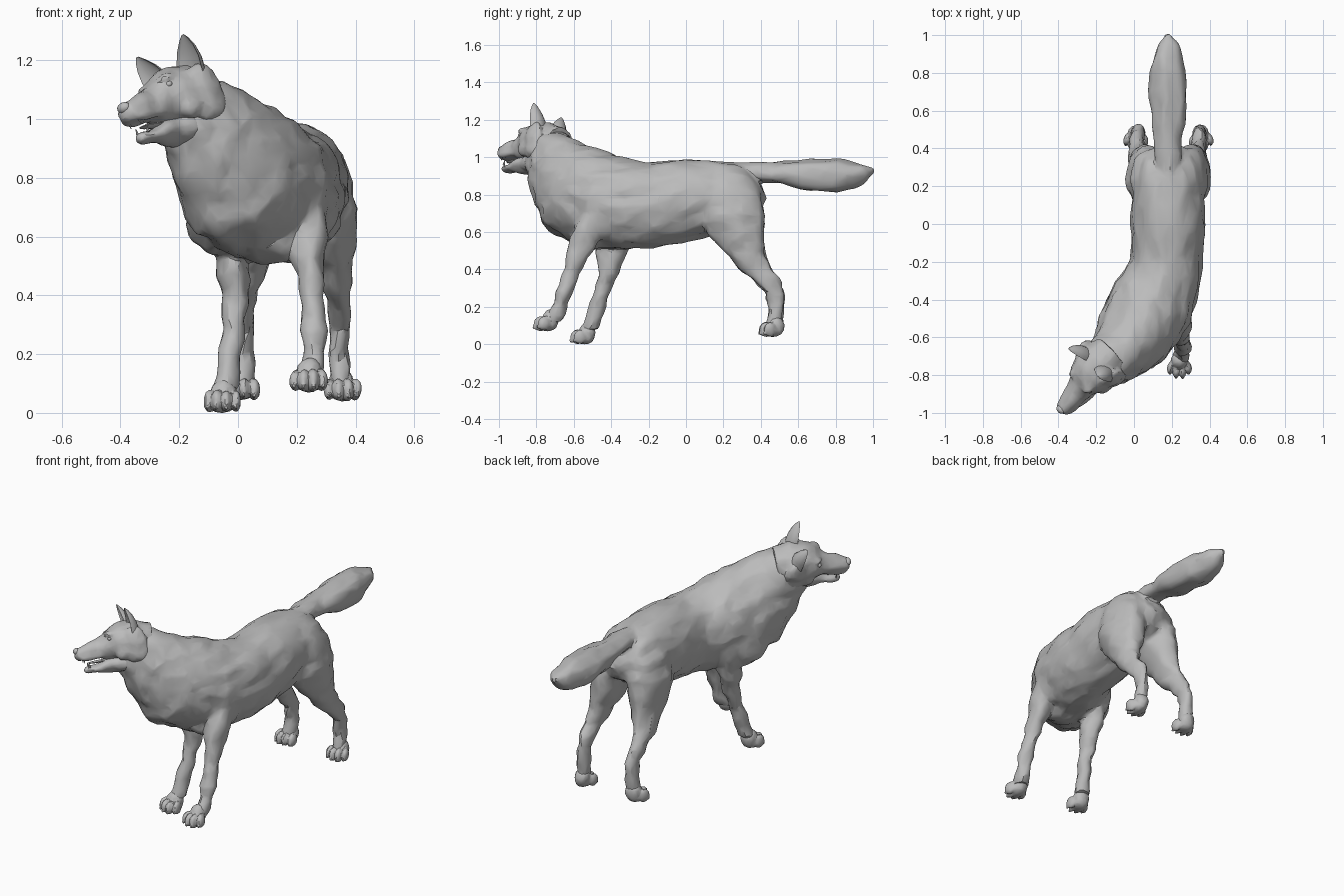
import bpy, bmesh, math
from mathutils import Matrix, Vector, noise

cube = bpy.data.objects.get("Cube")
if cube:
    bpy.data.objects.remove(cube, do_unlink=True)

grey = bpy.data.materials.new("plain grey")
grey.use_nodes = True
grey.diffuse_color = (0.5, 0.5, 0.5, 1)
bsdf = next(n for n in grey.node_tree.nodes if n.type == 'BSDF_PRINCIPLED')
bsdf.inputs["Base Color"].default_value = (0.5, 0.5, 0.5, 1)
bsdf.inputs["Roughness"].default_value = 0.8


def loft(bm, rings, flat=False, cup=False, n=18):
    """Skin oval rings (x, y, z, half width, half depth); flat keeps them level."""
    pts = [Vector(r[:3]) for r in rings]
    loops = []
    for i, r in enumerate(rings):
        if flat:
            side, up = Vector((1, 0, 0)), Vector((0, 1, 0))
        else:
            t = (pts[min(i + 1, len(pts) - 1)] - pts[max(i - 1, 0)]).normalized()
            side = t.cross(Vector((0, 0, 1))).normalized()
            up = side.cross(t)
        loop = []
        for k in range(n):
            a = math.tau * k / n
            s = math.sin(a)
            if cup and s > 0:
                s *= -0.4          # hollow front for the ears
            loop.append(bm.verts.new(pts[i] + side * r[3] * math.cos(a) + up * r[4] * s))
        loops.append(loop)
    for a, b in zip(loops, loops[1:]):
        for k in range(n):
            j = (k + 1) % n
            bm.faces.new((a[k], a[j], b[j], b[k]))
    bm.faces.new(loops[0][::-1])
    bm.faces.new(loops[-1])


def ball(bm, loc, size, yaw=0, subdiv=2):
    m = Matrix.Translation(loc) @ Matrix.Rotation(yaw, 4, 'Z') @ Matrix.Diagonal((*size, 1))
    bmesh.ops.create_icosphere(bm, subdivisions=subdiv, radius=1, matrix=m)


def finish(name, bm, voxel=0, ratio=0.25, fur=0, matrix=None, angle=28):
    """Make an object; with a voxel size, fuse the pieces and rough up the coat."""
    if matrix:
        bm.transform(matrix)
    bmesh.ops.recalc_face_normals(bm, faces=bm.faces)
    me = bpy.data.meshes.new(name)
    bm.to_mesh(me)
    bm.free()
    ob = bpy.data.objects.new(name, me)
    bpy.context.collection.objects.link(ob)
    bpy.ops.object.select_all(action='DESELECT')
    bpy.context.view_layer.objects.active = ob
    ob.select_set(True)
    if voxel:
        mod = ob.modifiers.new("fuse", 'REMESH')
        mod.mode, mod.voxel_size = 'VOXEL', voxel
        mod = ob.modifiers.new("soften", 'SMOOTH')
        mod.factor, mod.iterations = 0.5, 4
        for mod_name in ("fuse", "soften"):
            bpy.ops.object.modifier_apply(modifier=mod_name)
        moves = [v.normal * fur * noise.noise(Vector((v.co.x * 18, v.co.y * 9, v.co.z * 16)))
                 for v in ob.data.vertices]
        for v, d in zip(ob.data.vertices, moves):
            v.co += d
        mod = ob.modifiers.new("facet", 'DECIMATE')
        mod.ratio = ratio
        bpy.ops.object.modifier_apply(modifier="facet")
    ob.data.materials.clear()
    ob.data.materials.append(grey)
    bpy.ops.object.shade_smooth_by_angle(angle=math.radians(angle))
    return ob


# Torso and neck, from rump to throat, turning to the right
bm = bmesh.new()
loft(bm, [(.182, .40, .84, .07, .07), (.182, .36, .82, .125, .125),
          (.183, .28, .805, .175, .165), (.18, .12, .785, .193, .203),
          (.18, 0, .77, .195, .218), (.175, -.2, .745, .188, .229),
          (.15, -.30, .745, .203, .24), (.10, -.41, .757, .225, .25),
          (.045, -.51, .785, .218, .262), (-.006, -.595, .825, .206, .268),
          (-.075, -.68, .93, .16, .208), (-.158, -.74, 1.035, .125, .148),
          (-.19, -.762, 1.09, .09, .095)], n=24)

# Breast and shoulder mass low on the chest
ball(bm, (-.065, -.46, .655), (.10, .14, .12), yaw=-.5, subdiv=3)
ball(bm, (.10, -.50, .60), (.13, .13, .095), yaw=-.5, subdiv=3)
ball(bm, (.225, -.46, .70), (.085, .12, .15), yaw=-.4, subdiv=3)

# Tail
loft(bm, [(.18, .28, .92, .06, .05), (.18, .38, .922, .07, .052),
          (.18, .46, .918, .074, .057), (.18, .54, .912, .086, .068),
          (.18, .62, .908, .096, .079), (.18, .72, .903, .101, .088),
          (.18, .81, .902, .097, .087), (.18, .89, .906, .077, .072),
          (.18, .955, .92, .05, .046), (.18, 1.006, .93, .014, .014)])

# Hind legs, mirrored about the hips
hind = [(.25, .21, .95, .04, .07), (.262, .22, .91, .07, .12),
        (.283, .235, .82, .098, .16), (.298, .243, .70, .106, .175),
        (.308, .265, .60, .09, .155), (.325, .31, .50, .066, .108),
        (.345, .365, .41, .045, .086), (.347, .43, .345, .038, .074),
        (.345, .475, .28, .037, .049), (.345, .484, .18, .035, .042),
        (.348, .475, .12, .038, .046), (.35, .465, .075, .038, .046)]
HIP = .182
for sign in (1, -1):
    loft(bm, [(HIP + sign * (r[0] - HIP), *r[1:]) for r in hind], flat=True)

# Front legs, the left one reaching forward
loft(bm, [(.225, -.45, .76, .06, .09), (.235, -.50, .64, .07, .10),
          (.242, -.555, .53, .059, .077), (.25, -.60, .42, .048, .049),
          (.26, -.645, .30, .043, .041), (.258, -.675, .20, .041, .04),
          (.245, -.71, .12, .042, .045)], flat=True)
loft(bm, [(-.04, -.34, .74, .06, .09), (-.03, -.37, .62, .07, .10),
          (-.015, -.395, .50, .059, .083), (-.01, -.41, .40, .048, .056),
          (-.012, -.44, .30, .038, .045), (-.025, -.475, .19, .039, .042),
          (-.045, -.515, .08, .043, .045)], flat=True)
finish("body", bm, voxel=.011, ratio=.08, fur=.014)


# Paws with four toes and claws
def paw(name, x, y, z, yaw):
    bm = bmesh.new()
    ball(bm, (0, .012, .062), (.046, .046, .056))
    ball(bm, (0, -.005, .034), (.048, .054, .034))
    for lat, fwd in ((-.045, .024), (-.016, .042), (.016, .042), (.045, .024)):
        ball(bm, (lat, -fwd, .04), (.02, .036, .039), yaw=lat * 5)
        ball(bm, (lat * 1.1, -fwd - .029, .02), (.009, .014, .011), subdiv=1)
    turn = Matrix.Translation((x, y, z)) @ Matrix.Rotation(yaw, 4, 'Z')
    finish(name, bm, voxel=.005, ratio=.12, fur=.006, matrix=turn)


paw("front_left_paw", .24, -.735, .072, 0)
paw("front_right_paw", -.05, -.54, -.001, -.1)
paw("hind_left_paw", .352, .47, .04, .12)
paw("hind_right_paw", .012, .47, .04, -.12)

# Head frame: across, forward, up; turned right, dipped and rolled
fwd = Vector((-.66, -.75, -.09)).normalized()
across = Vector((.75, -.66, 0)).normalized()
up = fwd.cross(across)
c, s = math.cos(math.radians(20)), math.sin(math.radians(20))
across, up = across * c + up * s, up * c - across * s
head = Matrix((across, fwd, up)).transposed().to_4x4()
head.translation = (-.21, -.775, 1.07)

# Skull, muzzle, cheek ruffs and brows
bm = bmesh.new()
loft(bm, [(0, -.13, -.02, .10, .10), (0, -.05, 0, .126, .11),
          (0, .02, 0, .124, .107), (0, .07, -.002, .102, .094),
          (0, .11, -.010, .075, .076), (0, .16, -.015, .059, .056),
          (0, .23, -.021, .048, .043), (0, .275, -.025, .037, .035),
          (0, .29, -.025, .018, .018)])
for side in (-1, 1):
    ball(bm, (side * .104, -.03, .012), (.034, .075, .078), yaw=side * .25)
    ball(bm, (side * .098, -.035, -.055), (.036, .075, .068), yaw=side * .25)
    ball(bm, (side * .08, .03, -.045), (.04, .055, .05), yaw=side * .5)
    ball(bm, (side * .052, .088, .058), (.036, .028, .017), yaw=-side * .5)
    ball(bm, (side * .034, .2, -.047), (.022, .075, .025), yaw=side * .1)
finish("head", bm, voxel=.007, ratio=.11, fur=.010, matrix=head)

# Open lower jaw with the throat behind it
bm = bmesh.new()
loft(bm, [(0, -.03, -.105, .09, .06), (0, .06, -.112, .066, .05),
          (0, .14, -.114, .048, .032), (0, .20, -.12, .038, .023),
          (0, .235, -.122, .026, .016), (0, .247, -.122, .011, .008)], n=14)
finish("lower_jaw", bm, voxel=.006, ratio=.12, fur=.010, matrix=head)

# Tongue
bm = bmesh.new()
ball(bm, (0, .15, -.083), (.026, .08, .008))
finish("tongue", bm, matrix=head)

# Nose
bm = bmesh.new()
ball(bm, (0, .275, -.008), (.027, .02, .02))
finish("nose", bm, matrix=head)

# Cupped ears, eyes and fangs on both sides
for side, label in ((1, "left"), (-1, "right")):
    bm = bmesh.new()
    loft(bm, [(side * .074, -.022, .05, .058, .052), (side * .086, -.018, .105, .054, .047),
              (side * .098, -.012, .145, .04, .034), (side * .108, -.007, .175, .02, .019),
              (side * .113, -.005, .191, .005, .005)], flat=True, cup=True, n=16)
    finish(label + "_ear", bm, matrix=head)

    bm = bmesh.new()
    ball(bm, (side * .069, .094, .036), (.014, .013, .012))
    finish(label + "_eye", bm, matrix=head)

    bm = bmesh.new()
    for y, z, tip in ((.245, -.052, -.078), (.222, -.108, -.08)):
        loft(bm, [(side * .025, y, z, .006, .007), (side * .025, y, tip, .001, .001)],
             flat=True, n=6)
    finish(label + "_fangs", bm, matrix=head)
